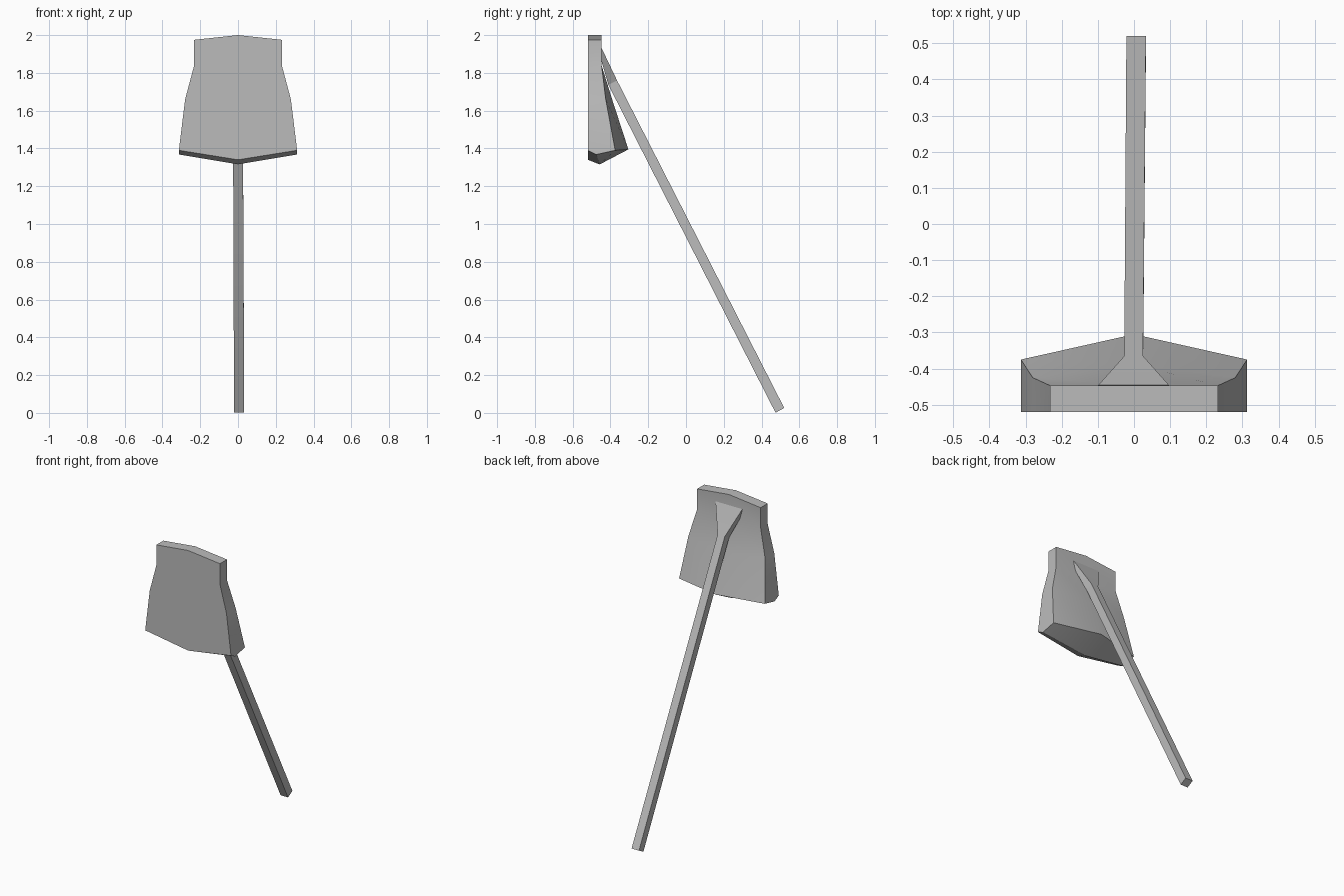
import bpy
import bmesh
import math

cube = bpy.data.objects.get("Cube")
if cube:
    bpy.data.objects.remove(cube, do_unlink=True)

# One plain grey
GREY = (0.5, 0.5, 0.5, 1.0)
grey = bpy.data.materials.new("plain grey")
grey.use_nodes = True
grey.diffuse_color = GREY
grey.node_tree.nodes["Principled BSDF"].inputs["Base Color"].default_value = GREY


def loft(name, rings):
    """Skin closed rings of equal length and cap both ends."""
    bm = bmesh.new()
    loops = [[bm.verts.new(p) for p in ring] for ring in rings]
    n = len(rings[0])
    for a, b in zip(loops, loops[1:]):
        for i in range(n):
            j = (i + 1) % n
            bm.faces.new((a[i], a[j], b[j], b[i]))
    bm.faces.new(loops[0])
    bm.faces.new(loops[-1])
    bmesh.ops.recalc_face_normals(bm, faces=bm.faces)
    mesh = bpy.data.meshes.new(name)
    bm.to_mesh(mesh)
    bm.free()
    mesh.materials.append(grey)
    obj = bpy.data.objects.new(name, mesh)
    bpy.context.collection.objects.link(obj)
    bpy.ops.object.select_all(action="DESELECT")
    obj.select_set(True)
    bpy.context.view_layer.objects.active = obj
    bpy.ops.object.shade_smooth_by_angle(angle=math.radians(20))
    return obj


# Blade: flat front, back swelling to a central ridge at the cutting end
# half width, edge z, centre z, edge back y, centre back y
FRONT = -0.52
levels = [
    (0.232, 1.975, 2.000, -0.447, -0.447),
    (0.232, 1.840, 1.840, -0.447, -0.447),
    (0.280, 1.660, 1.650, -0.425, -0.388),
    (0.313, 1.390, 1.395, -0.375, -0.305),
]
rings = []
for i, (w, ze, zc, ye, yc) in enumerate(levels):
    last = i == len(levels) - 1
    zf = 1.34 if last else zc
    rings.append([(-w, FRONT, ze), (0, FRONT, zf), (w, FRONT, ze),
                  (w, ye, ze), (0, yc, zc), (-w, ye, ze)])
# Blunt bevel under the cutting end
rings.append([(-0.313, -0.476, 1.368), (0, -0.458, 1.316), (0.313, -0.476, 1.368),
              (0.313, -0.474, 1.368), (0, -0.456, 1.316), (-0.313, -0.474, 1.368)])
loft("blade", rings)


# Handle: square bar, slightly skewed, flaring into the back of the blade
def section(cx, w, upper, lower):
    return [(cx - w, *upper), (cx + w, *upper), (cx + w, *lower), (cx - w, *lower)]


loft("handle", [
    section(0.006, 0.027, (0.520, 0.026), (0.474, 0.001)),
    section(-0.001, 0.026, (-0.365, 1.760), (-0.411, 1.737)),
    section(-0.001, 0.098, (-0.446, 1.930), (-0.460, 1.905)),
])
